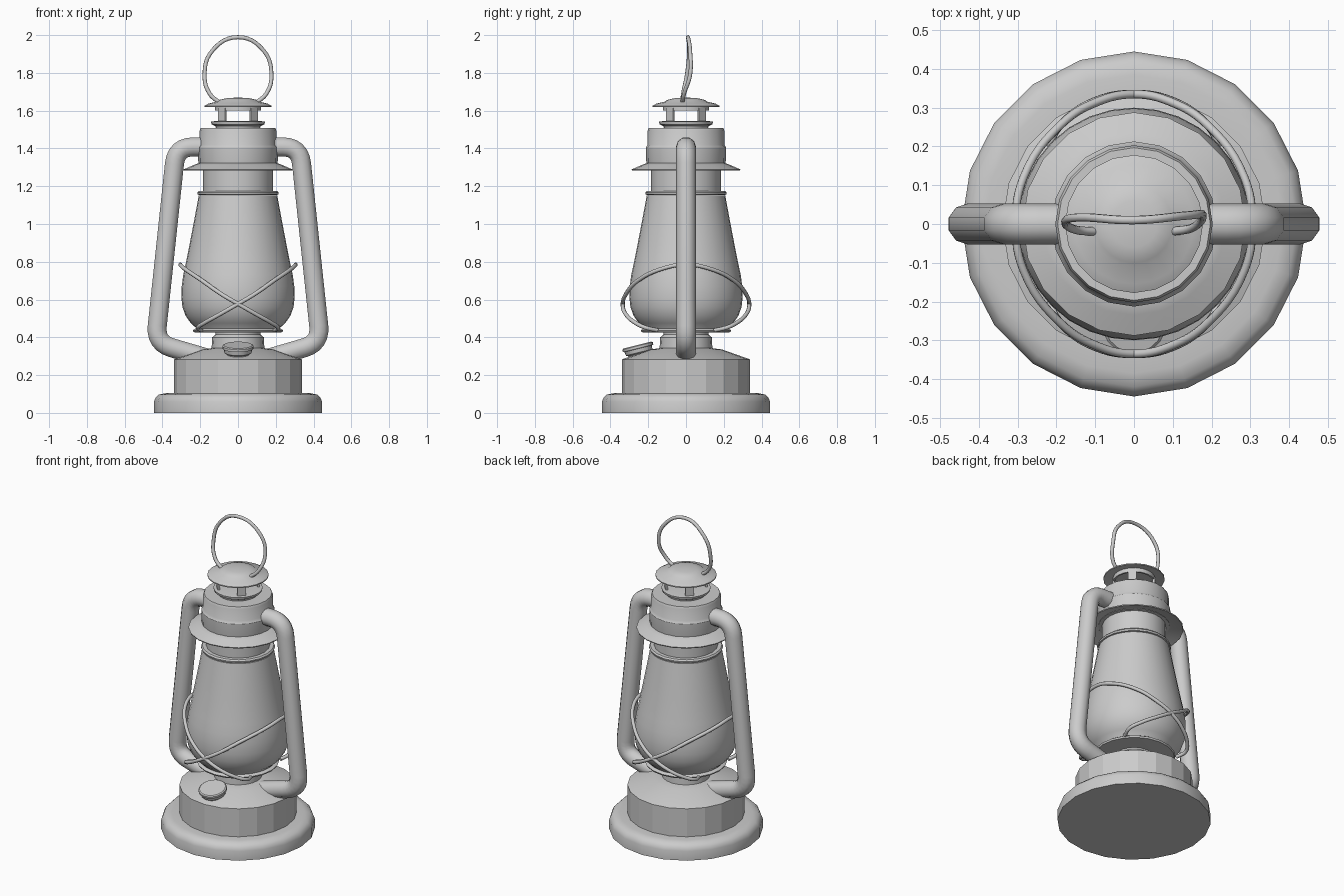
import bpy, bmesh, math
from mathutils import Vector, Matrix

if "Cube" in bpy.data.objects:
    bpy.data.objects.remove(bpy.data.objects["Cube"])


def finish(obj, angle=35):
    bpy.ops.object.select_all(action='DESELECT')
    obj.select_set(True)
    bpy.context.view_layer.objects.active = obj
    bpy.ops.object.shade_smooth_by_angle(angle=math.radians(angle))
    return obj


def lathe(name, profile, sides=20, closed=False, angle=35):
    """Revolve (radius, z) points about z; open profiles get end caps."""
    bm = bmesh.new()
    rings = []
    for r, z in profile:
        if r < 1e-5:
            rings.append([bm.verts.new((0, 0, z))] * sides)
        else:
            rings.append([bm.verts.new((r * math.cos(a), r * math.sin(a), z))
                          for a in (2 * math.pi * i / sides for i in range(sides))])
    pairs = list(zip(rings, rings[1:]))
    if closed:
        pairs.append((rings[-1], rings[0]))
    for lo, hi in pairs:
        for i in range(sides):
            j = (i + 1) % sides
            bm.faces.new(list(dict.fromkeys((lo[i], lo[j], hi[j], hi[i]))))
    if not closed:
        for ring in (rings[0], rings[-1]):
            if ring[0] is not ring[1]:
                bm.faces.new(ring)
    bmesh.ops.recalc_face_normals(bm, faces=bm.faces)
    me = bpy.data.meshes.new(name)
    bm.to_mesh(me)
    bm.free()
    obj = bpy.data.objects.new(name, me)
    bpy.context.collection.objects.link(obj)
    return finish(obj, angle)


def pipe(name, pts, radius, smooth_path=True, resolution=6, bevel=2):
    """Round tube along a path, converted to a mesh."""
    cu = bpy.data.curves.new(name, 'CURVE')
    cu.dimensions = '3D'
    cu.bevel_depth = radius
    cu.bevel_resolution = bevel
    cu.resolution_u = resolution
    cu.use_fill_caps = True
    if smooth_path:
        sp = cu.splines.new('BEZIER')
        sp.bezier_points.add(len(pts) - 1)
        for bp, p in zip(sp.bezier_points, pts):
            bp.co = p
            bp.handle_left_type = bp.handle_right_type = 'AUTO'
    else:
        sp = cu.splines.new('POLY')
        sp.points.add(len(pts) - 1)
        for pp, p in zip(sp.points, pts):
            pp.co = (*p, 1)
    obj = bpy.data.objects.new(name, cu)
    bpy.context.collection.objects.link(obj)
    bpy.ops.object.select_all(action='DESELECT')
    obj.select_set(True)
    bpy.context.view_layer.objects.active = obj
    bpy.ops.object.convert(target='MESH')
    return finish(bpy.context.view_layer.objects.active, 50)


def fillet(pts, cut, steps=6):
    """Round the inner corners of a path."""
    pts = [Vector(p) for p in pts]
    out = [pts[0]]
    for a, b, c in zip(pts, pts[1:], pts[2:]):
        p, q = b + (a - b).normalized() * cut, b + (c - b).normalized() * cut
        for i in range(steps + 1):
            t = i / steps
            out.append(p * (1 - t) ** 2 + b * 2 * t * (1 - t) + q * t * t)
    return out + [pts[-1]]


# base, fuel tank and burner
lathe("base", [(.445, 0), (.445, .06), (.437, .08), (.42, .097), (.385, .104), (.32, .104)])
lathe("fuel_tank", [(.34, .09), (.34, .283), (.19, .336), (.12, .345)], angle=15)
lathe("burner", [(.14, .335), (.137, .40), (.12, .415), (.12, .435)])
lathe("globe_plate", [(.12, .425), (.235, .427), (.24, .437), (.225, .447)])

# glass globe
lathe("globe", [(.215, .43), (.222, .45), (.25, .475), (.278, .515), (.294, .56), (.30, .61),
                (.298, .67), (.29, .73), (.277, .79), (.255, .90), (.232, 1.02), (.208, 1.15)], 32)
lathe("globe_top_rim", [(.20, 1.153), (.213, 1.156), (.215, 1.166), (.208, 1.175), (.18, 1.175)])

# chimney
lathe("chimney_lower", [(.185, 1.16), (.185, 1.31)])
lathe("chimney_skirt", [(.18, 1.312), (.225, 1.304), (.286, 1.283), (.288, 1.289),
                        (.235, 1.312), (.21, 1.322), (.18, 1.322)], closed=True)
lathe("chimney_upper", [(.207, 1.305), (.21, 1.32), (.213, 1.405), (.203, 1.42),
                        (.203, 1.495), (.197, 1.508)])

# vent under the hood
lathe("vent_floor", [(.115, 1.50), (.12, 1.518), (.14, 1.528), (.143, 1.542), (.12, 1.545)])
lathe("vent_top_band", [(.122, 1.602), (.122, 1.63), (.112, 1.63), (.112, 1.602)], closed=True)
for i in range(4):
    a = math.radians(45 + 90 * i)
    bpy.ops.mesh.primitive_cube_add(size=1, location=(.117 * math.cos(a), .117 * math.sin(a), 1.575),
                                    rotation=(0, 0, a))
    post = bpy.context.object
    post.name = "vent_post"
    post.scale = (.012, .05, .08)
lathe("hood", [(0, 1.628), (.12, 1.628), (.178, 1.619), (.178, 1.626), (.155, 1.638),
               (.11, 1.648), (.10, 1.657), (.06, 1.666), (0, 1.67)])

# side air tubes
for s in (-1, 1):
    path = [(.17, 1.408), (.327, 1.408), (.437, .37), (.17, .292)]
    pipe("side_tube", fillet([(s * x, 0, z) for x, z in path], .09), .053, False, bevel=3)

# crossed wire guards
half = [(.305, .785, 0), (.285, .765, .12), (.19, .70, .255), (.09, .63, .317), (0, .577, .335),
        (-.10, .52, .317), (-.18, .475, .265), (-.212, .452, .215), (-.195, .437, .15)]
for s in (-1, 1):
    front = [(s * x, -y, z) for x, z, y in reversed(half)]
    back = [(s * x, y, z) for x, z, y in half[1:]]
    pipe("guard_wire", front + back, .011)

# filler cap, tilted towards the front
cap = lathe("filler_cap", [(.06, -.07), (.06, -.015), (.072, -.008), (.075, .012),
                           (.083, .014), (.083, .027), (.076, .032)])
cap.matrix_world = Matrix.Translation((0, -.25, .328)) @ Matrix.Rotation(math.radians(14), 4, 'X')

# carrying loop
pipe("carry_loop", [(-.095, -.02, 1.64), (-.15, -.015, 1.69), (-.177, .005, 1.79), (-.138, .017, 1.915),
                    (0, .01, 1.989), (.138, .022, 1.915), (.177, .022, 1.79), (.15, -.01, 1.69),
                    (.095, -.02, 1.64)], .011)
